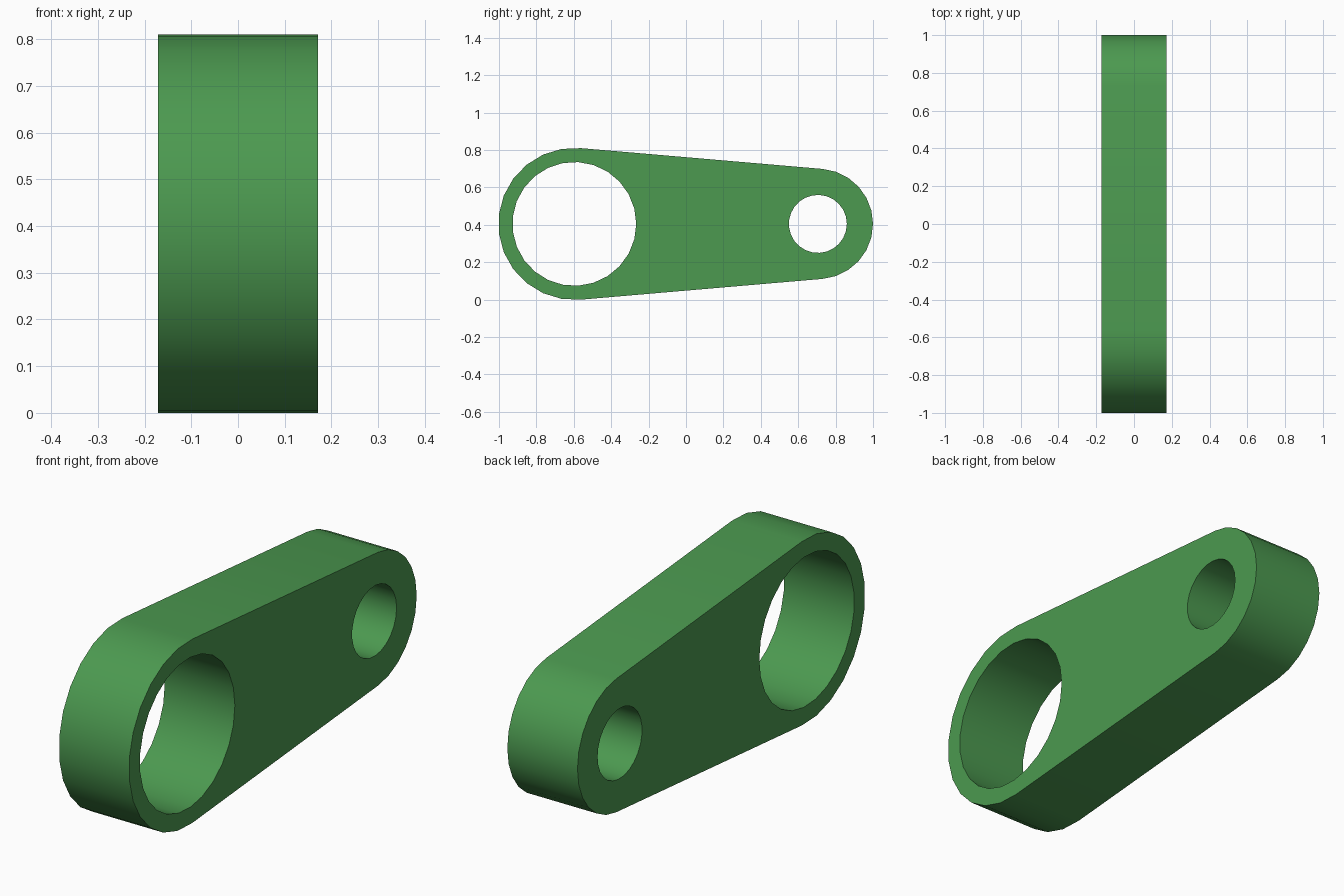
import bpy, bmesh, math

if "Cube" in bpy.data.objects:
    bpy.data.objects.remove(bpy.data.objects["Cube"])

HALF_WIDTH = 0.171
MID_Z = 0.405
BIG_Y, BIG_R, BIG_HOLE = -0.597, 0.4065, 0.331
SMALL_Y, SMALL_R, SMALL_HOLE = 0.705, 0.295, 0.155
HOLE_SIDES = 25


def arc(cy, r, start, end, steps):
    """Points on an arc in the side plane, both ends included."""
    angles = [start + (end - start) * i / steps for i in range(steps + 1)]
    return [(-HALF_WIDTH, cy + r * math.cos(a), MID_Z + r * math.sin(a)) for a in angles]


def add_loop(bm, points):
    verts = [bm.verts.new(p) for p in points]
    return [bm.edges.new((v, verts[(i + 1) % len(verts)])) for i, v in enumerate(verts)]


# Outline: two round ends joined by tangent lines
tangent = math.acos((BIG_R - SMALL_R) / (SMALL_Y - BIG_Y))
outline = (arc(SMALL_Y, SMALL_R, -tangent, tangent, 12)
           + arc(BIG_Y, BIG_R, tangent, 2 * math.pi - tangent, 13))

bm = bmesh.new()
edges = add_loop(bm, outline)

# Large and small through holes
for cy, r in ((BIG_Y, BIG_HOLE), (SMALL_Y, SMALL_HOLE)):
    edges += add_loop(bm, arc(cy, r, 0, 2 * math.pi, HOLE_SIDES)[:-1])

# Fill the side face around the holes and extrude across the width
bmesh.ops.triangle_fill(bm, edges=edges, use_beauty=True, normal=(-1, 0, 0))
result = bmesh.ops.extrude_face_region(bm, geom=bm.faces[:], use_keep_orig=True)
moved = [g for g in result["geom"] if isinstance(g, bmesh.types.BMVert)]
bmesh.ops.translate(bm, verts=moved, vec=(2 * HALF_WIDTH, 0, 0))
bmesh.ops.recalc_face_normals(bm, faces=bm.faces[:])

mesh = bpy.data.meshes.new("link_arm")
bm.to_mesh(mesh)
bm.free()
link = bpy.data.objects.new("link_arm", mesh)
bpy.context.collection.objects.link(link)

# Colour
green = bpy.data.materials.new("green")
green.diffuse_color = (0.072, 0.32, 0.08, 1)
green.use_nodes = True
green.node_tree.nodes["Principled BSDF"].inputs["Base Color"].default_value = green.diffuse_color
mesh.materials.append(green)

# Smooth round walls, crisp rims
bpy.context.view_layer.objects.active = link
link.select_set(True)
bpy.ops.object.shade_smooth_by_angle(angle=math.radians(30))
